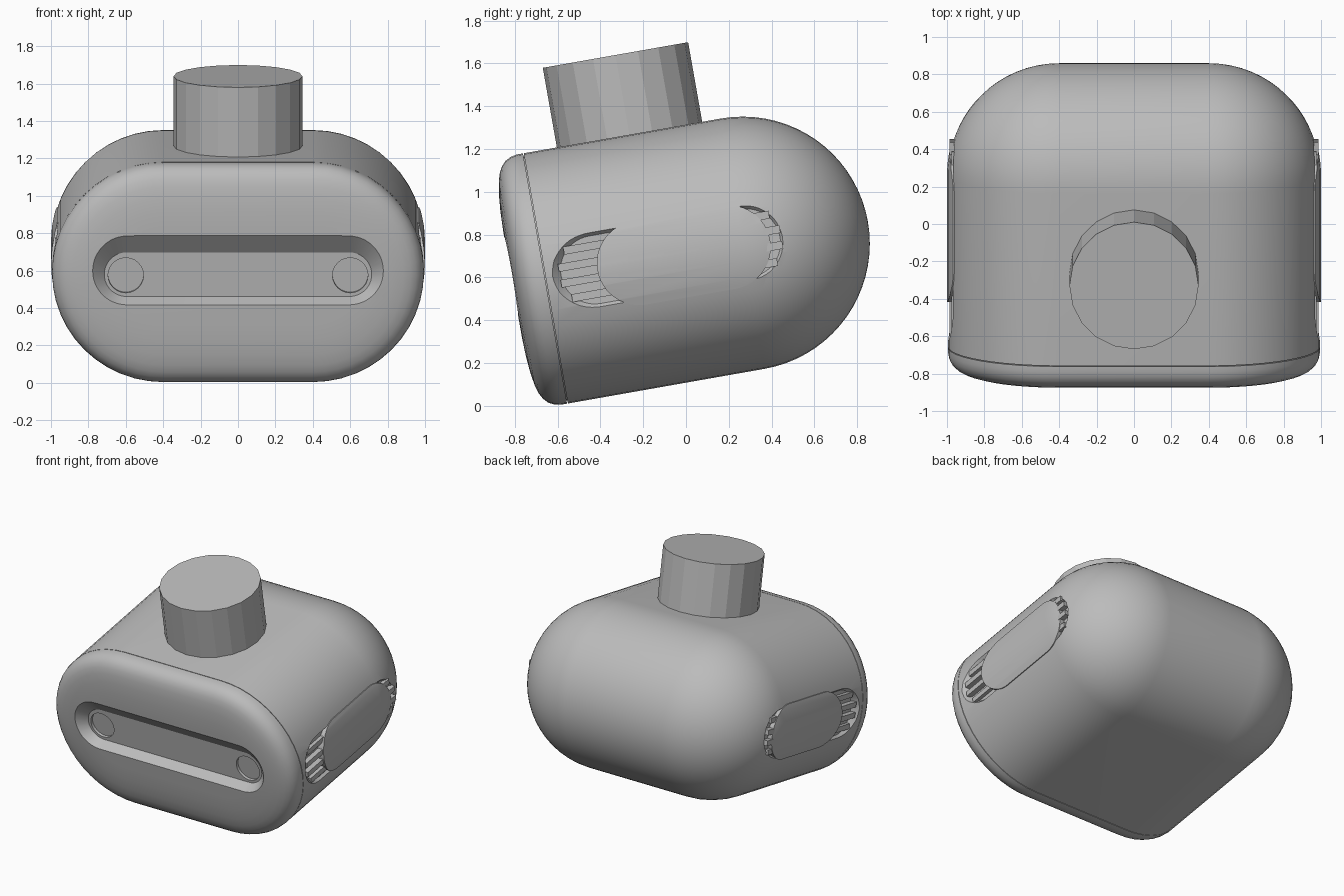
import bpy, bmesh, math
from mathutils import Matrix

if "Cube" in bpy.data.objects:
    bpy.data.objects.remove(bpy.data.objects["Cube"])

TILT = math.radians(10)
MID = 0.70        # height of the body axis
R = 0.594         # body edge radius
HALF = 0.4        # half length of the straight part of the body section

grey = bpy.data.materials.new("plain_grey")
grey.use_nodes = True
grey.diffuse_color = (0.5, 0.5, 0.5, 1)
grey.node_tree.nodes["Principled BSDF"].inputs["Base Color"].default_value = (0.5, 0.5, 0.5, 1)


def finish(name, bm):
    bmesh.ops.remove_doubles(bm, verts=bm.verts, dist=1e-5)
    bmesh.ops.recalc_face_normals(bm, faces=bm.faces)
    mesh = bpy.data.meshes.new(name)
    bm.to_mesh(mesh)
    bm.free()
    mesh.materials.append(grey)
    obj = bpy.data.objects.new(name, mesh)
    bpy.context.collection.objects.link(obj)
    obj.rotation_euler.x = TILT
    return obj


def pill_loft(name, half, rings, side=0, centre=0.0, arc=24):
    """Loft pill outlines (radius, depth, height); side = 1 or -1 lofts along x, 0 along y."""
    bm = bmesh.new()
    loops = []
    for radius, depth, height in rings:
        loop = []
        for end in (1, -1):
            for i in range(arc + 1):
                a = math.pi * (i / arc - 0.5)
                p = end * (half + radius * math.cos(a)) + centre
                z = height + end * radius * math.sin(a)
                loop.append(bm.verts.new((side * depth, p, z) if side else (p, depth, z)))
        loops.append(loop)
    n = len(loops[0])
    for a, b in zip(loops, loops[1:]):
        for i in range(n):
            j = (i + 1) % n
            bm.faces.new((a[i], a[j], b[j], b[i]))
    for loop, ring in ((loops[0], rings[0]), (loops[-1], rings[-1])):
        if ring[0] > 0:
            bm.faces.new(loop)
    return finish(name, bm)


def boolean(obj, cutter, operation="DIFFERENCE"):
    mod = obj.modifiers.new("cut", "BOOLEAN")
    mod.operation, mod.object, mod.solver = operation, cutter, "EXACT"
    bpy.context.view_layer.objects.active = obj
    bpy.ops.object.modifier_apply(modifier=mod.name)
    bpy.data.objects.remove(cutter)


def smooth(obj, degrees=30):
    bpy.ops.object.select_all(action="DESELECT")
    obj.select_set(True)
    bpy.context.view_layer.objects.active = obj
    bpy.ops.object.shade_smooth_by_angle(angle=math.radians(degrees))


def shell(name, radius):
    """Pill-section body with a fully rounded back."""
    rings = [(radius - 0.015, -0.555, MID), (radius - 0.015, -0.542, MID), (radius, -0.542, MID)]
    steps = 18
    for i in range(steps + 1):
        a = math.pi / 2 * i / steps
        r = radius * math.cos(a) if i < steps else 0
        rings.append((r, 0.393 + radius * math.sin(a), MID))
    return pill_loft(name, HALF, rings)


# Body with a recess on each side
body = shell("body", R)
for s in (1, -1):
    boolean(body, pill_loft("recess_cutter", 0.36,
                            [(0.16, 0.95, MID), (0.2, 0.995, MID), (0.21, 1.05, MID)], s, 0.05))
smooth(body)

# Front cap with rounded rim
edge = [(0, -0.546), (0, -0.575), (0.006, -0.605), (0.02, -0.632), (0.042, -0.653),
        (0.07, -0.668), (0.11, -0.68), (0.17, -0.69), (0.25, -0.697), (0.34, -0.70)]
cap = pill_loft("front_cap", HALF, [(R - inset, y, MID) for inset, y in edge])
boolean(cap, pill_loft("groove_cutter", 0.595,
                       [(0.12, -0.63, 0.70), (0.188, -0.70, 0.735), (0.227, -0.74, 0.755)]))


def cylinder(name, radius, depth, sides, matrix):
    bm = bmesh.new()
    bmesh.ops.create_cone(bm, cap_ends=True, segments=sides, radius1=radius,
                          radius2=radius, depth=depth, matrix=matrix)
    return finish(name, bm)


# Shallow round eye sockets in the groove floor
for x in (0.6, -0.6):
    place = Matrix.Translation((x, -0.635, 0.695)) @ Matrix.Rotation(math.pi / 2, 4, "X")
    boolean(cap, cylinder("eye_cutter", 0.095, 0.05, 24, place))
smooth(cap)

# Neck stub
cylinder("neck", 0.345, 0.47, 20, Matrix.Translation((0, -0.04, 1.437)))

# Side plates and the ribs showing at both ends of each recess
for s, label in ((1, "left"), (-1, "right")):
    plate = pill_loft(label + "_side_plate", 0.213, [(0.197, 0.9, 0.695), (0.197, 1.1, 0.695)], s, 0.112)
    boolean(plate, shell("plate_limit", R + 0.006), "INTERSECT")
    smooth(plate)

    bm = bmesh.new()
    for k in range(4):
        dz = (k - 1.5) * 0.075
        reach = math.sqrt(0.17 ** 2 - dz ** 2)
        top = HALF + math.sqrt(R ** 2 - (abs(dz) + 0.018) ** 2) - 0.004
        for y0, y1 in ((-0.31 - reach, -0.2), (0.35, 0.41 + reach)):
            size = Matrix.Diagonal((top - 0.9, y1 - y0, 0.037, 1))
            spot = Matrix.Translation((s * (top + 0.9) / 2, (y0 + y1) / 2, MID + dz))
            bmesh.ops.create_cube(bm, size=1, matrix=spot @ size)
    finish(label + "_recess_ribs", bm)
